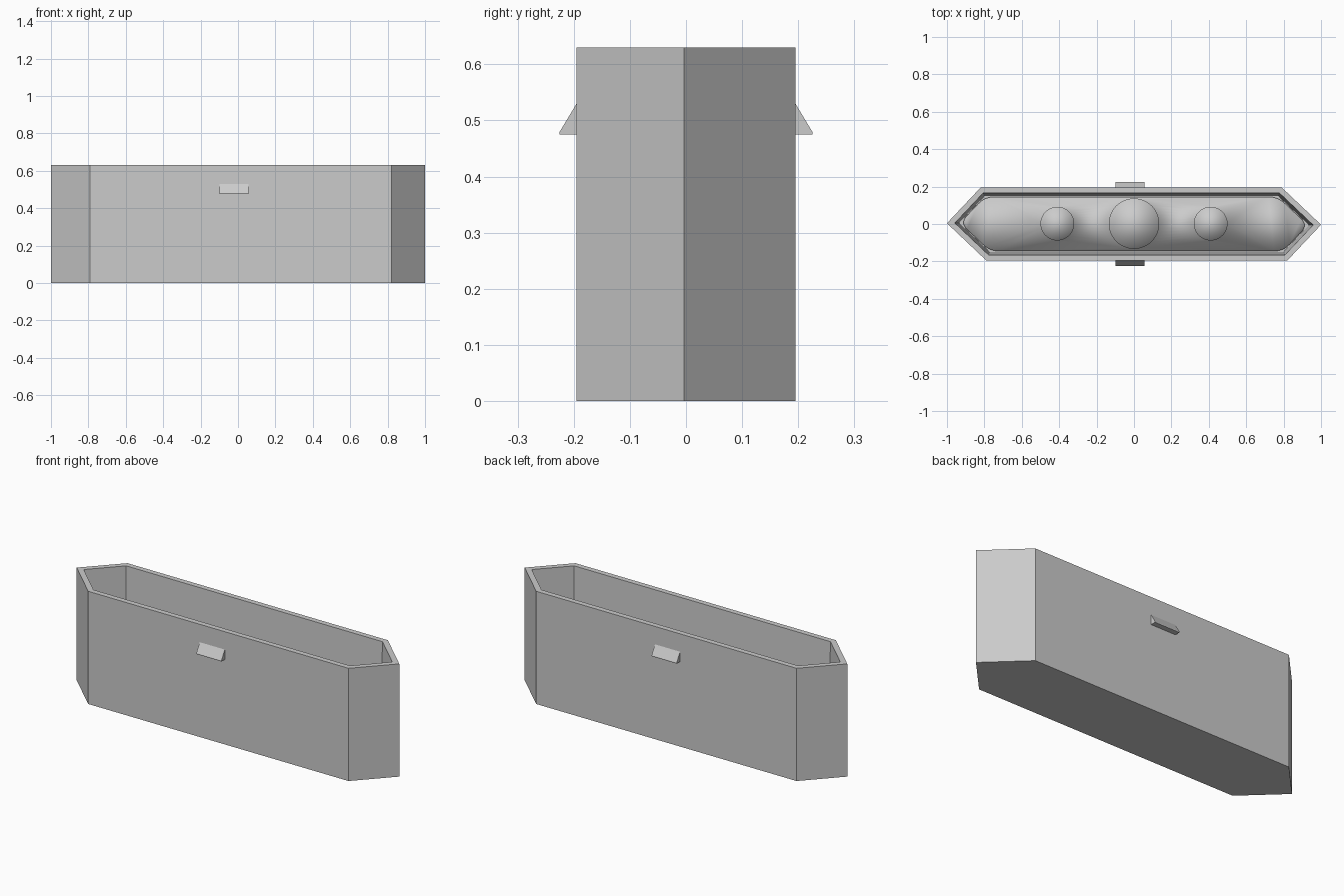
import bpy, bmesh, math
from mathutils import Vector

if "Cube" in bpy.data.objects:
    bpy.data.objects.remove(bpy.data.objects["Cube"])

grey = bpy.data.materials.new("plain grey")
grey.diffuse_color = (0.6, 0.6, 0.6, 1)
grey.use_nodes = True
grey.node_tree.nodes["Principled BSDF"].inputs["Base Color"].default_value = grey.diffuse_color

# Slightly skewed hexagon, counter-clockwise
OUTER = [(-1, 0.004), (-0.79, -0.195), (0.82, -0.195),
         (1, -0.004), (0.79, 0.195), (-0.82, 0.195)]


def inset(points, d):
    """Offset a convex counter-clockwise outline inwards by d."""
    pts = [Vector(p) for p in points]
    result = []
    for i, p in enumerate(pts):
        a = (p - pts[i - 1]).normalized()
        b = (pts[(i + 1) % len(pts)] - p).normalized()
        na, nb = Vector((-a.y, a.x)), Vector((-b.y, b.x))
        result.append(p + (na + nb) * d / (1 + na.dot(nb)))
    return result


def rounded(points, r, steps=5):
    """Replace each corner with a small curve."""
    result = []
    for i, p in enumerate(points):
        a = p + (points[i - 1] - p).normalized() * r
        b = p + (points[(i + 1) % len(points)] - p).normalized() * r
        for k in range(steps + 1):
            t = k / steps
            result.append(a * (1 - t) ** 2 + p * 2 * t * (1 - t) + b * t * t)
    return result


def finish(bm, name):
    bmesh.ops.recalc_face_normals(bm, faces=bm.faces)
    mesh = bpy.data.meshes.new(name)
    bm.to_mesh(mesh)
    bm.free()
    obj = bpy.data.objects.new(name, mesh)
    bpy.context.collection.objects.link(obj)
    mesh.materials.append(grey)
    return obj


def lofted(name, sections):
    """Skin matching outlines at successive heights, capped at both ends."""
    bm = bmesh.new()
    rings = [[bm.verts.new((x, y, z)) for x, y in pts] for pts, z in sections]
    for a, b in zip(rings, rings[1:]):
        for i in range(len(a)):
            j = (i + 1) % len(a)
            bm.faces.new((a[i], a[j], b[j], b[i]))
    bm.faces.new(rings[0])
    bm.faces.new(rings[-1])
    return finish(bm, name)


# Hollow case with slightly tapering inner walls
lofted("case", [(OUTER, 0), (OUTER, 0.63),
                (inset(OUTER, 0.03), 0.63), (inset(OUTER, 0.046), 0.03)])

# Raised floor with three low round bosses, softly shaded
floor = lofted("floor", [(rounded(inset(OUTER, 0.05), 0.05), 0.025),
                         (rounded(inset(OUTER, 0.05), 0.05), 0.06)])
for x, r in ((-0.41, 0.09), (0, 0.135), (0.41, 0.09)):
    bm = bmesh.new()
    bmesh.ops.create_cone(bm, cap_ends=True, segments=40, radius1=r, radius2=r, depth=0.06)
    bmesh.ops.translate(bm, verts=bm.verts, vec=(x, 0.002, 0.07))
    boss = finish(bm, "boss_cutter")
    boss.hide_render = True
    boss.hide_set(True)
    mod = floor.modifiers.new("boss", 'BOOLEAN')
    mod.operation = 'UNION'
    mod.solver = 'EXACT'
    mod.object = boss
floor.modifiers.new("triangles", 'TRIANGULATE')
for poly in floor.data.polygons:
    poly.use_smooth = True
for obj in bpy.data.objects:
    if obj.name.startswith("boss_cutter"):
        for poly in obj.data.polygons:
            poly.use_smooth = True

# Wedge-shaped catches on the front and back walls
for name, s in (("front_catch", -1), ("back_catch", 1)):
    bm = bmesh.new()
    profile = [(0.19, 0.475), (0.225, 0.475), (0.225, 0.48), (0.195, 0.53), (0.19, 0.53)]
    ends = [[bm.verts.new((x, s * y, z)) for y, z in profile] for x in (-0.10, 0.055)]
    for i in range(len(profile)):
        j = (i + 1) % len(profile)
        bm.faces.new((ends[0][i], ends[0][j], ends[1][j], ends[1][i]))
    for e in ends:
        bm.faces.new(e)
    finish(bm, name)
